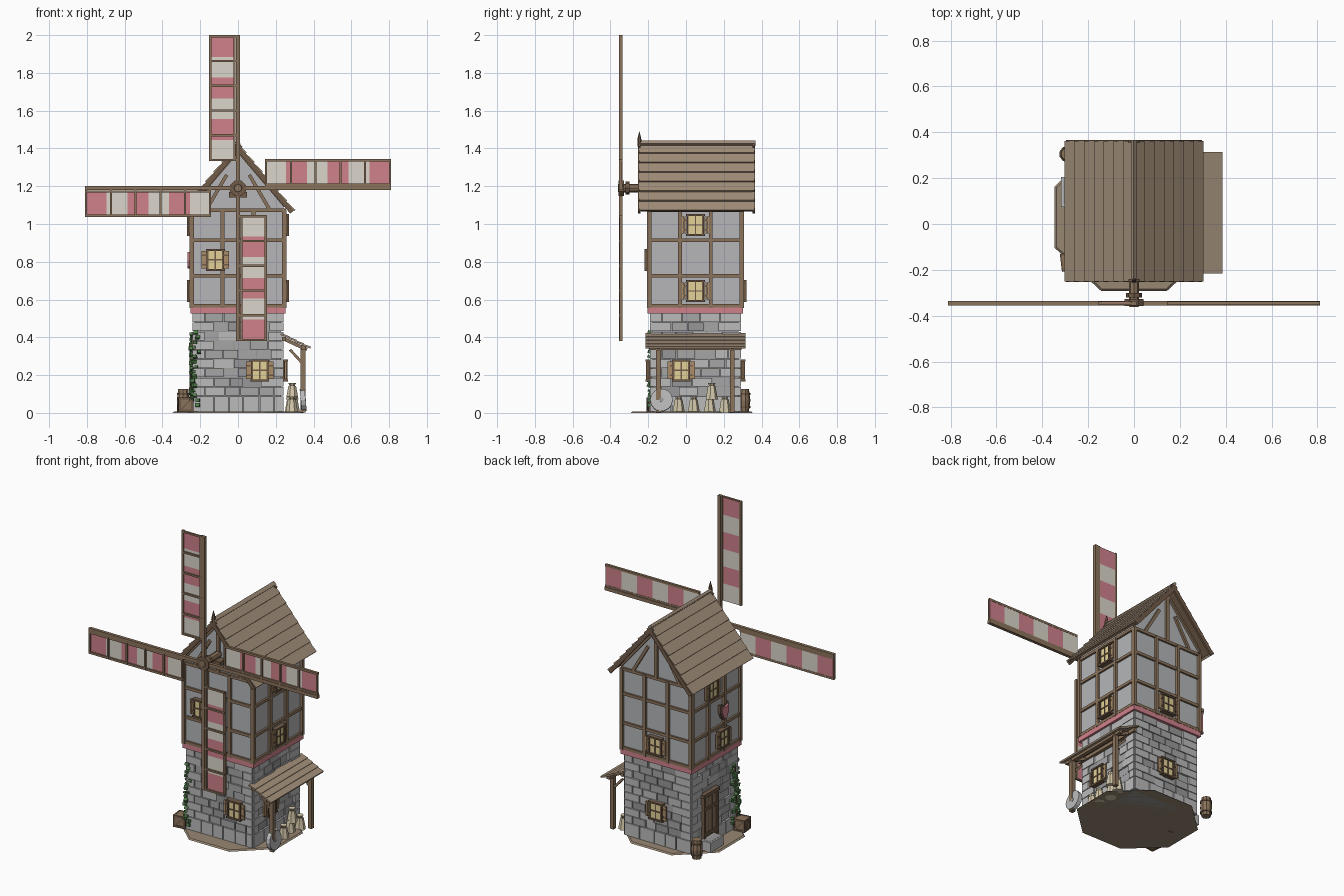
import bpy, bmesh, random
from math import pi, atan2, hypot, cos, sin
from mathutils import Matrix as M, Vector as V

random.seed(4)
CY = 0.05  # tower axis in y


def mat(name, r, g, b):
    m = bpy.data.materials.new(name)
    m.diffuse_color = tuple((c / 255) ** 2.2 for c in (r, g, b)) + (1,)
    return m


WOOD, DARK = mat("wood", 138, 115, 92), mat("dark_wood", 112, 92, 74)
ROOF = mat("roof_wood", 160, 141, 120)
PINK, CREAM = mat("pink", 206, 128, 138), mat("cream", 218, 213, 202)
GLASS, SHUT = mat("glass", 226, 208, 150), mat("shutter", 172, 140, 104)
LEAF, SACK = mat("leaf", 84, 125, 78), mat("sack", 212, 200, 170)
LIGHT, MID = mat("stone_light", 186, 186, 186), mat("stone_mid", 164, 164, 166)
MORTAR, PLASTER = mat("mortar", 150, 150, 152), mat("plaster", 180, 181, 184)
EARTH = mat("earth", 150, 134, 114)


class Part:
    """Collects boxes, cones and profiles into one named object."""

    def __init__(self, name, *mats, at=M()):
        self.name, self.mats, self.at, self.bm = name, mats, at, bmesh.new()

    def tint(self, verts, m):
        for f in {f for v in verts for f in v.link_faces}:
            f.material_index = m

    def box(self, c, s, rot=M(), m=0):
        mx = self.at @ M.Translation(c) @ rot @ M.Diagonal((*s, 1))
        self.tint(bmesh.ops.create_cube(self.bm, size=1, matrix=mx)["verts"], m)

    def bar(self, a, b, w, d, m=0):
        a, b = V(a), V(b)
        rot = (b - a).to_track_quat("Z", "Y").to_matrix().to_4x4()
        self.box((a + b) / 2, (w, d, (b - a).length), rot, m)

    def cone(self, c, r1, r2, h, n=8, rot=M(), m=0):
        mx = self.at @ M.Translation(c) @ rot
        self.tint(bmesh.ops.create_cone(self.bm, cap_ends=True, segments=n, radius1=r1,
                                        radius2=r2, depth=h, matrix=mx)["verts"], m)

    def prism(self, pts, y0, y1, m=0):
        lo, hi = [[self.bm.verts.new(self.at @ V((x, y, z))) for x, z in pts] for y in (y0, y1)]
        n = len(pts)
        self.bm.faces.new(lo)
        self.bm.faces.new(hi[::-1])
        for i in range(n):
            self.bm.faces.new((lo[i], hi[i], hi[(i + 1) % n], lo[(i + 1) % n]))
        self.tint(lo + hi, m)

    def done(self):
        bmesh.ops.recalc_face_normals(self.bm, faces=self.bm.faces)
        me = bpy.data.meshes.new(self.name)
        self.bm.to_mesh(me)
        self.bm.free()
        for m in self.mats:
            me.materials.append(m)
        ob = bpy.data.objects.new(self.name, me)
        bpy.context.collection.objects.link(ob)
        return ob


def R(a, axis):
    return M.Rotation(a, 4, axis)


# each wall is drawn as if it were the front one, then turned about the tower axis
SIDES = {n: M.Translation((0, CY, 0)) @ R(a, "Z")
         for n, a in dict(front=0, right=pi / 2, back=pi, left=-pi / 2).items()}

# ground plate
p = Part("ground_plate", EARTH, at=M.Translation((0, 0.03, 0)) @ M.Diagonal((1, 0.93, 1, 1)))
p.cone((0, 0, 0.004), 0.375, 0.365, 0.008, 8, R(pi / 8, "Z"))
p.done()

# stone base: mortar core and coursed blocks on all four walls
p = Part("stone_core", MORTAR)
p.box((0, CY, 0.265), (0.454, 0.454, 0.53))
p.done()
rows = [(0.008, 0.088)] + [(0.092 + i * 0.0487, 0.137 + i * 0.0487) for i in range(9)]
for side, at in SIDES.items():
    p = Part(side + "_stones", LIGHT, MID, MORTAR, at=at)
    for r, (z0, z1) in enumerate(rows):
        u, w = -0.236, 0.06 if r % 2 else 0.11
        while u < 0.23:
            e = u + w if u + w < 0.19 else 0.236
            corner = u < -0.23 or e > 0.23
            out = 0.012 if corner or r == 0 else random.uniform(0.003, 0.012)
            p.box(((u + e) / 2, -0.221 - out / 2, (z0 + z1) / 2), (e - u - 0.005, 0.014 + out, z1 - z0),
                  m=0 if corner or r == 0 else random.choice((0, 1, 1, 2)))
            u, w = e, random.uniform(0.07, 0.11)
    p.done()

# band between base and timber storey
p = Part("pink_band", PINK)
p.box((0, CY, 0.542), (0.505, 0.505, 0.032))
p.done()

# plaster walls with gables
p = Part("plaster_walls", PLASTER)
p.prism([(-0.242, 0.55), (0.242, 0.55), (0.242, 1.11), (0, 1.395), (-0.242, 1.11)], CY - 0.242, CY + 0.242)
p.done()

# timber frame
for side, at in SIDES.items():
    p = Part(side + "_timber_frame", WOOD, at=at)
    for u in (-0.244, -0.081, 0.081, 0.244):
        p.box((u, -0.246, 0.815), (0.021, 0.022, 0.52))
    for z in (0.567, 0.727, 0.915, 1.072):
        p.box((0, -0.244, z), (0.5, 0.02, 0.018))
    if side in ("front", "back"):
        p.box((0, -0.246, 1.23), (0.021, 0.02, 0.31))
        for s in (1, -1):
            p.bar((s * 0.165, -0.246, 1.08), (s * 0.06, -0.246, 1.26), 0.018, 0.018)
            p.bar((s * 0.25, -0.246, 1.095), (0, -0.246, 1.388), 0.02, 0.018)
    p.done()

# windows with shutters
WINDOWS = [("front", -0.12, 0.81, 0.242), ("front", 0.115, 0.225, 0.235),
           ("right", 0, 0.995, 0.242), ("right", 0, 0.645, 0.242), ("right", -0.075, 0.225, 0.235),
           ("back", 0, 0.645, 0.242), ("back", 0, 0.225, 0.235),
           ("left", -0.05, 0.995, 0.242), ("left", 0.06, 0.645, 0.242)]
for i, (side, u, z, d) in enumerate(WINDOWS):
    p = Part(f"{side}_window_{i}", DARK, GLASS, SHUT, at=SIDES[side] @ M.Translation((u, -d, z)))
    p.box((0, -0.006, 0), (0.076, 0.03, 0.098), m=1)
    for s in (1, -1):
        p.box((s * 0.041, -0.011, 0), (0.01, 0.032, 0.112))
        p.box((0, -0.012, s * 0.053), (0.1, 0.034, 0.01))
        for k in (0, 1):
            p.box((s * (0.053 + k * 0.013), -0.013 - k * 0.003, 0), (0.012, 0.01, 0.092), m=2)
        p.box((s * 0.059, -0.018, 0.025), (0.024, 0.006, 0.009))
        p.box((s * 0.059, -0.018, -0.025), (0.024, 0.006, 0.009))
    p.box((0, -0.021, 0), (0.007, 0.008, 0.1))
    p.box((0, -0.021, 0), (0.076, 0.008, 0.007))
    p.done()

# door and shield sign on the left wall
p = Part("door", DARK, WOOD, at=SIDES["left"] @ M.Translation((-0.06, -0.235, 0)))
p.box((0, 0, 0.165), (0.12, 0.03, 0.31), m=1)
for s in (1, -1):
    p.box((s * 0.064, -0.004, 0.17), (0.018, 0.038, 0.34))
    p.box((s * 0.02, -0.016, 0.165), (0.004, 0.004, 0.3))
for z in (0.09, 0.25):
    p.box((0, -0.018, z), (0.11, 0.008, 0.018))
p.box((0, -0.006, 0.34), (0.16, 0.042, 0.022))
p.done()
p = Part("shield_sign", PINK, DARK, at=SIDES["left"] @ M.Translation((0.07, -0.25, 0.81)))
shield = [(-0.035, 0.045), (0, 0.035), (0.035, 0.045), (0.035, 0), (0.02, -0.035), (0, -0.052),
          (-0.02, -0.035), (-0.035, 0)]
p.prism([(x * 1.15, z * 1.12) for x, z in shield], -0.008, 0.01, 1)
p.prism([(x * 0.9, z * 0.9) for x, z in shield], -0.018, -0.007, 0)
p.done()

# roof: lapped planks both sides, deck, barge boards, ridge and finial
A, L, N = atan2(0.355, 0.3), hypot(0.355, 0.3), 7
p = Part("roof", ROOF, DARK)
for s in (1, -1):
    def on(t, off):  # point on slope, off = height above the slope line
        return (s * (t * cos(A) + off * sin(A)), 0.056, 1.43 - t * sin(A) + off * cos(A))
    for i in range(N):
        p.box(on((i + 0.5) * L / N, -0.006), (L / N + 0.006, 0.612, 0.009), R(s * (A - 0.12), "Y"))
    p.box(on(L / 2, -0.018), (L - 0.02, 0.59, 0.012), R(s * A, "Y"), 1)
    for y in (-0.247, 0.359):
        c = on(L / 2, -0.018)
        p.box((c[0], y, c[2]), (L, 0.013, 0.026), R(s * A, "Y"), 1)
p.box((0, 0.056, 1.428), (0.024, 0.622, 0.016), R(pi / 4, "Y"))
p.cone((0, -0.247, 1.43), 0.011, 0.011, 0.04, 6, m=1)
p.cone((0, -0.247, 1.47), 0.011, 0, 0.045, 6, m=1)
p.done()

# wind shaft and hub
p = Part("shaft_and_hub", WOOD, DARK)
X90 = R(pi / 2, "X")
p.cone((0, -0.24, 1.19), 0.022, 0.022, 0.2, 8, X90)
p.cone((0, -0.31, 1.19), 0.034, 0.034, 0.02, 8, X90, 1)
p.cone((0, -0.342, 1.19), 0.045, 0.045, 0.03, 8, X90 @ R(pi / 8, "Z"), 1)
p.cone((0, -0.353, 1.19), 0.026, 0.02, 0.016, 8, X90)
p.box((0, -0.215, 1.155), (0.095, 0.07, 0.03), m=1)
p.done()

# four sails
for k in range(4):
    p = Part(f"sail_{k}", WOOD, PINK, CREAM, at=M.Translation((0, -0.345, 1.19)) @ R(k * pi / 2, "Y"))
    p.box((0, 0, 0.405), (0.022, 0.02, 0.81))
    p.box((-0.147, 0, 0.477), (0.014, 0.016, 0.666))
    p.box((-0.018, 0, 0.477), (0.012, 0.016, 0.666))
    for i in range(6):
        p.box((-0.08, -0.003, 0.149 + i * 0.131), (0.14, 0.012, 0.011))
        p.box((-0.082, 0.004, 0.2 + i * 0.11), (0.13, 0.005, 0.11), m=1 if i % 2 else 2)
    p.done()

# lean-to porch on the right
p = Part("porch", WOOD, ROOF)
B = atan2(0.075, 0.155)
for i in range(4):
    t = (i + 0.5) / 4
    p.box((0.23 + 0.15 * t, CY, 0.418 - 0.073 * t), (0.049, 0.53, 0.01), R(B - 0.1, "Y"), 1)
p.box((0.345, CY, 0.345), (0.024, 0.49, 0.022))
p.box((0.243, CY, 0.392), (0.02, 0.5, 0.022))
for y in (-0.145, 0.245):
    p.box((0.345, y, 0.172), (0.026, 0.026, 0.34))
    p.bar((0.342, y, 0.262), (0.275, y, 0.335), 0.014, 0.014)
    p.bar((0.24, y, 0.393), (0.365, y, 0.335), 0.016, 0.018)
p.done()

# millstone leaning by the porch post
p = Part("millstone", LIGHT, MORTAR, at=M.Translation((0.345, -0.13, 0.068)) @ R(pi / 2 - 0.1, "Y"))
p.cone((0, 0, 0), 0.06, 0.06, 0.026, 14)
p.cone((0, 0, 0), 0.012, 0.012, 0.029, 8, m=1)
p.done()

# grain sacks, one stacked on top
for i, (x, y, z) in enumerate([(0.285, -0.04, 0), (0.295, 0.04, 0), (0.28, 0.125, 0), (0.295, 0.205, 0),
                               (0.287, 0.135, 0.07)]):
    p = Part(f"sack_{i}", SACK, DARK, at=M.Translation((x, y, z)))
    p.cone((0, 0, 0.036), 0.034, 0.021, 0.072, 7)
    p.cone((0, 0, 0.073), 0.016, 0.016, 0.006, 7, m=1)
    p.cone((0, 0, 0.081), 0.014, 0.021, 0.012, 7)
    p.done()

# barrel
p = Part("barrel", WOOD, DARK, at=M.Translation((-0.29, 0.305, 0.006)))
p.cone((0, 0, 0.03), 0.028, 0.036, 0.06, 10)
p.cone((0, 0, 0.09), 0.036, 0.028, 0.06, 10)
for z in (0.025, 0.095):
    p.cone((0, 0, z), 0.036, 0.036, 0.01, 10, m=1)
p.done()

# crate with corner boards
p = Part("crate", WOOD, DARK, at=M.Translation((-0.28, -0.165, 0.044)) @ R(0.12, "Z"))
p.box((0, 0, 0), (0.068, 0.068, 0.072))
for a in (0, pi / 2, pi, -pi / 2):
    t = R(a, "Z")
    for s in (1, -1):
        p.box(t @ V((0, -0.035, s * 0.032)), (0.078, 0.008, 0.012), t, 1)
        p.box(t @ V((s * 0.033, -0.035, 0)), (0.012, 0.008, 0.074), t, 1)
    p.bar(t @ V((-0.03, -0.035, -0.03)), t @ V((0.03, -0.035, 0.03)), 0.007, 0.007, 1)
p.done()

# stone trough beside the door
p = Part("stone_trough", LIGHT, MORTAR)
p.box((-0.283, 0.14, 0.036), (0.07, 0.13, 0.064))
p.box((-0.283, 0.14, 0.067), (0.048, 0.106, 0.004), m=1)
p.done()

# vine climbing the front left corner
p = Part("vine", LEAF, DARK)
p.bar((-0.245, -0.17, 0.01), (-0.242, -0.15, 0.4), 0.007, 0.007, 1)
for i in range(46):
    z = 0.04 + 0.385 * i / 45
    t = random.uniform(0, 1)
    c = (-0.244, -0.19 + 0.09 * t, z) if i % 3 else (-0.24 + 0.035 * t, -0.192, z)
    s = random.uniform(0.014, 0.025)
    p.box(c, (s, s, s * 0.8), R(random.uniform(-0.6, 0.6), "X") @ R(random.uniform(-0.5, 0.5), "Z"))
p.done()
